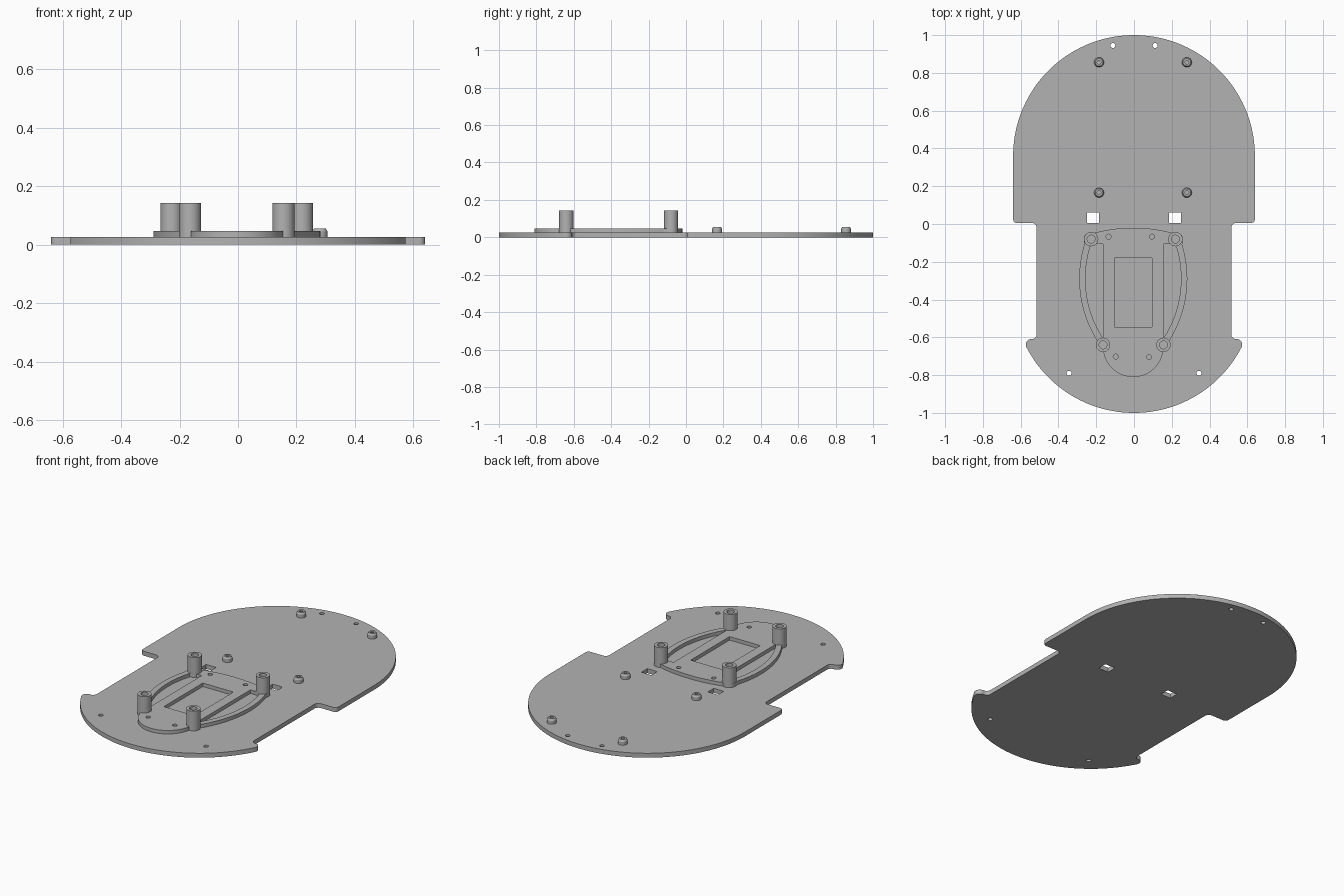
import bpy, bmesh
from math import sin, cos, pi, radians

cube = bpy.data.objects.get("Cube")
if cube:
    bpy.data.objects.remove(cube, do_unlink=True)

grey = bpy.data.materials.new("plain grey")
grey.use_nodes = True
colour = (0.45, 0.45, 0.45, 1)
grey.diffuse_color = colour
grey.node_tree.nodes["Principled BSDF"].inputs["Base Color"].default_value = colour

BASE_TOP, FRAME_TOP, POST_TOP, BOSS_TOP = 0.026, 0.047, 0.143, 0.056
SINK = 0.02        # raised parts start slightly inside the base
FX = -0.004        # centre line of the frame


def arc(cx, cy, r, a0, a1, n=8):
    angles = [radians(a0 + (a1 - a0) * i / n) for i in range(n + 1)]
    return [(cx + r * cos(a), cy + r * sin(a)) for a in angles]


def circle(cx, cy, r, n=24):
    return arc(cx, cy, r, 0, 360, n)[:-1]


def rect(x0, y0, x1, y1):
    return [(x0, y0), (x1, y0), (x1, y1), (x0, y1)]


def mirrored(half):
    """Close an outline given its right half, from back to front."""
    return half + [(-x, y) for x, y in reversed(half) if x > 1e-5]


def shift(points, dx):
    return [(x + dx, y) for x, y in points]


def finish(obj):
    bm = bmesh.new()
    bm.from_mesh(obj.data)
    bmesh.ops.remove_doubles(bm, verts=bm.verts, dist=1e-5)
    bmesh.ops.recalc_face_normals(bm, faces=bm.faces)
    bm.to_mesh(obj.data)
    bm.free()
    obj.data.materials.clear()
    obj.data.materials.append(grey)
    bpy.ops.object.select_all(action='DESELECT')
    obj.select_set(True)
    bpy.context.view_layer.objects.active = obj
    bpy.ops.object.shade_smooth_by_angle(angle=radians(30))


def sheet(name, loops, z0, z1):
    """Flat sheet from an outline and its holes."""
    curve = bpy.data.curves.new(name, 'CURVE')
    curve.dimensions = '2D'
    curve.fill_mode = 'BOTH'
    curve.extrude = (z1 - z0) / 2
    for loop in loops:
        spline = curve.splines.new('POLY')
        spline.points.add(len(loop) - 1)
        for point, (x, y) in zip(spline.points, loop):
            point.co = (x, y, 0, 1)
        spline.use_cyclic_u = True
    source = bpy.data.objects.new(name + " outline", curve)
    bpy.context.collection.objects.link(source)
    graph = bpy.context.evaluated_depsgraph_get()
    mesh = bpy.data.meshes.new_from_object(source.evaluated_get(graph))
    bpy.data.objects.remove(source, do_unlink=True)
    obj = bpy.data.objects.new(name, mesh)
    bpy.context.collection.objects.link(obj)
    obj.location.z = (z0 + z1) / 2
    finish(obj)


def lathe(name, x, y, profile):
    """Turned part from a radius and height profile."""
    bm = bmesh.new()
    verts = [bm.verts.new((r, 0, z)) for r, z in profile]
    edges = [bm.edges.new(pair) for pair in zip(verts, verts[1:])]
    bmesh.ops.spin(bm, geom=verts + edges, axis=(0, 0, 1), cent=(0, 0, 0),
                   angle=2 * pi, steps=32)
    mesh = bpy.data.meshes.new(name)
    bm.to_mesh(mesh)
    bm.free()
    obj = bpy.data.objects.new(name, mesh)
    bpy.context.collection.objects.link(obj)
    obj.location = (x, y, 0)
    finish(obj)


# Base plate: round ends, notched sides, screw holes and two cable slots
half = (arc(0, 0.36, 0.64, 90, 0, 40)
        + arc(0.62, 0.025, 0.02, 0, -90)
        + arc(0.54, -0.02, 0.025, 90, 180)
        + arc(0.54, -0.584, 0.025, 180, 270)
        + arc(0.543, -0.639, 0.03, 90, -27)
        + arc(0, -0.36, 0.64, -28, -90, 30))
holes = [circle(s * x, y, 0.013) for s in (-1, 1)
         for x, y in ((0.112, 0.945), (0.344, -0.79))]
slots = [rect(-0.25, 0.005, -0.185, 0.06), rect(0.185, 0.005, 0.25, 0.06)]
sheet("base_plate", [mirrored(half)] + holes + slots, 0, BASE_TOP)

# Raised frame: centre body with a window, curved side rails, blind holes
half = (arc(0, -0.82, 0.80, 90, 74, 10)
        + arc(0.225, -0.08, 0.037, 55, -10)
        + arc(0.286 - 0.615, -0.29, 0.615, 17, -32, 30)
        + arc(0, -0.65, 0.16, 0, -90, 20))
rail_gap = ([(0.159, -0.105), (0.2, -0.105)]
            + arc(0.253 - 0.58, -0.29, 0.58, 17, -31, 24)
            + [(0.159, -0.605)])
gaps = [shift([(s * x, y) for x, y in rail_gap], FX) for s in (-1, 1)]
window = rect(-0.104, -0.545, 0.096, -0.18)
pilots = [circle(x, y, 0.013) for x, y in
          ((-0.135, -0.067), (0.095, -0.067), (-0.097, -0.702), (0.08, -0.705))]
sheet("raised_frame", [shift(mirrored(half), FX), window] + gaps + pilots,
      SINK, FRAME_TOP)

# Tall hollow posts at the frame corners
post = [(0.038, SINK), (0.038, POST_TOP), (0.021, POST_TOP),
        (0.021, 0.05), (0, 0.05)]
for label, x, y in (("back", 0.223, -0.08), ("front", 0.16, -0.64)):
    for side, s in (("left", 1), ("right", -1)):
        lathe(f"{label}_{side}_post", FX + s * x, y, post)

# Short tapered bosses on the back half
boss = [(0.026, SINK), (0.026, 0.046), (0.02, BOSS_TOP), (0.01, BOSS_TOP),
        (0.01, 0.03), (0, 0.03)]
for label, y in (("back", 0.856), ("middle", 0.166)):
    for side, x in (("left", 0.28), ("right", -0.185)):
        lathe(f"{label}_{side}_boss", x, y, boss)
